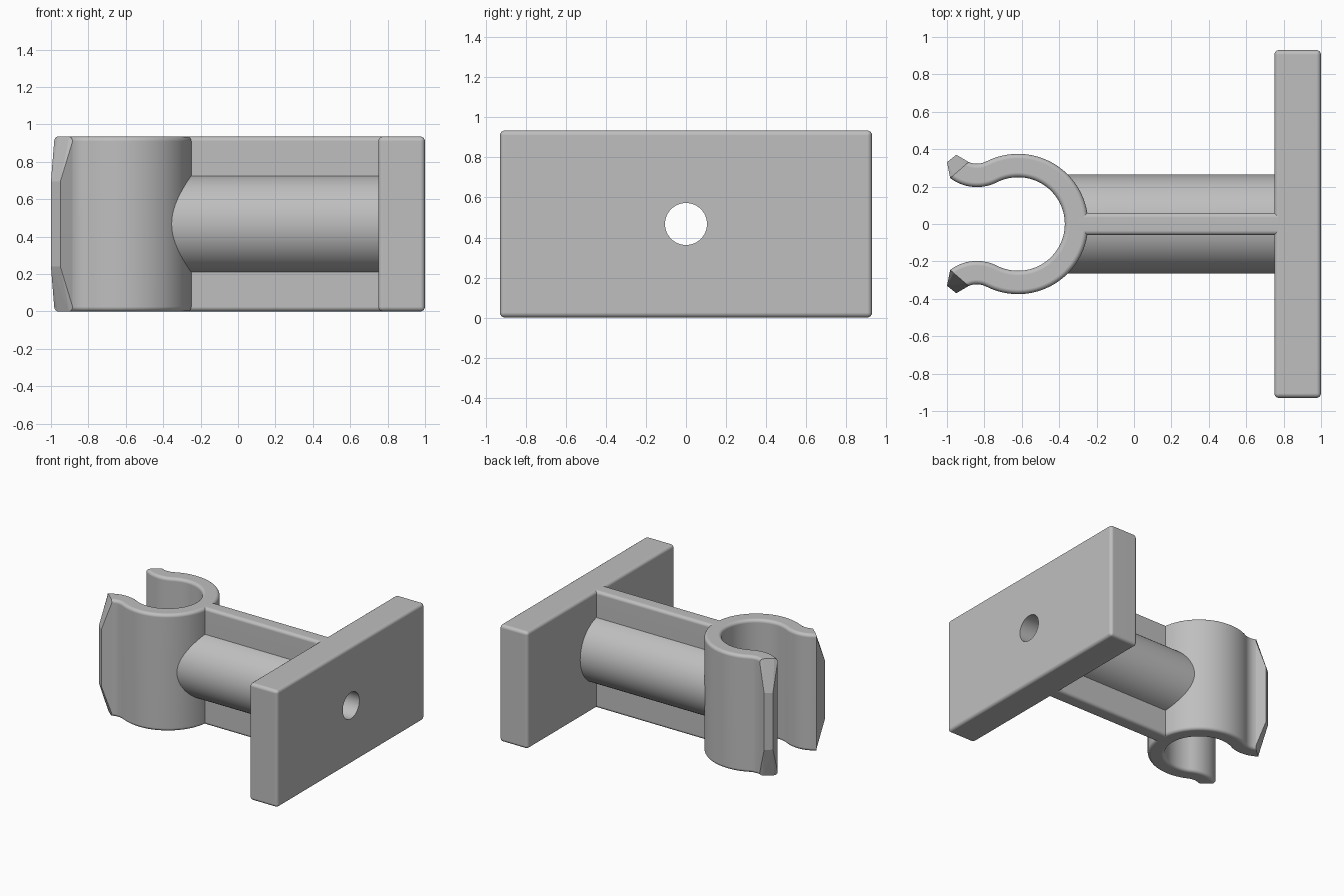
import bpy
import bmesh
from math import cos, sin, radians, pi
from mathutils import Vector, Matrix

HEIGHT = 0.935
MID = HEIGHT / 2
ROUND = 0.025

cube = bpy.data.objects.get("Cube")
if cube:
    bpy.data.objects.remove(cube, do_unlink=True)

grey = bpy.data.materials.new("grey plastic")
grey.use_nodes = True
colour = (0.52, 0.52, 0.52, 1)
grey.diffuse_color = colour
grey.node_tree.nodes["Principled BSDF"].inputs["Base Color"].default_value = colour


def make_object(name, bm):
    bmesh.ops.recalc_face_normals(bm, faces=bm.faces)
    mesh = bpy.data.meshes.new(name)
    bm.to_mesh(mesh)
    bm.free()
    mesh.materials.append(grey)
    obj = bpy.data.objects.new(name, mesh)
    bpy.context.collection.objects.link(obj)
    return obj


def round_edges(bm, edges):
    bmesh.ops.bevel(bm, geom=edges, offset=ROUND, offset_type='OFFSET',
                    segments=4, profile=0.5, affect='EDGES', clamp_overlap=True)


def box(name, x0, x1, half_width, edge_rule):
    bm = bmesh.new()
    bmesh.ops.create_cube(bm, size=1)
    for v in bm.verts:
        v.co = ((x0 + x1) / 2 + v.co.x * (x1 - x0), v.co.y * 2 * half_width,
                MID + v.co.z * HEIGHT)
    round_edges(bm, [e for e in bm.edges if edge_rule(e)])
    return make_object(name, bm)


def rod(name, x0, x1, radius):
    bm = bmesh.new()
    place = Matrix.Translation(((x0 + x1) / 2, 0, MID)) @ Matrix.Rotation(pi / 2, 4, 'Y')
    bmesh.ops.create_cone(bm, cap_ends=True, segments=64, radius1=radius,
                          radius2=radius, depth=x1 - x0, matrix=place)
    return make_object(name, bm)


def arc(centre, radius, start, end, steps):
    angles = [radians(start + (end - start) * i / steps) for i in range(steps + 1)]
    return [Vector((centre[0] + radius * cos(a), centre[1] + radius * sin(a)))
            for a in angles]


def mirrored(points):
    return [Vector((p.x, -p.y)) for p in points]


# Mounting plate, central rib and round arm
plate = box("mounting_plate", 0.75, 1.0, 0.93, lambda e: True)
rib = box("support_rib", -0.3, 0.79, 0.06,
          lambda e: abs(e.verts[0].co.x - e.verts[1].co.x) > 0.5)
arm = rod("round_arm", -0.36, 0.8, 0.265)

# Spring clip: an open ring whose ends curl outward
ring, curl, join = (-0.62, 0), (-0.84, 0.435), 116.8
outer = arc(ring, 0.375, 0, join, 36) + arc(curl, 0.1125, join - 180, -113, 10)[1:]
inner = arc(ring, 0.25, 0, join, 36) + arc(curl, 0.2375, join - 180, -127, 14)[1:]
outline = (mirrored(outer)[:0:-1] + outer + inner[::-1] + mirrored(inner)[1:])
bm = bmesh.new()
base = bm.faces.new([bm.verts.new((p.x, p.y, 0)) for p in outline])
top = bmesh.ops.extrude_face_region(bm, geom=[base], use_keep_orig=True)
bmesh.ops.translate(bm, vec=(0, 0, HEIGHT),
                    verts=[g for g in top["geom"] if isinstance(g, bmesh.types.BMVert)])
bmesh.ops.recalc_face_normals(bm, faces=bm.faces)
# The open ends stay square where the lips attach
round_edges(bm, [e for e in bm.edges
                 if abs(e.verts[0].co.z - e.verts[1].co.z) < 0.01
                 and e.calc_length() < 0.09])
clip = make_object("spring_clip", bm)

# Bore through the plate, arm and clip wall
cutter = rod("bore_cutter", -0.5, 1.1, 0.105)
cutter.hide_render = True
for obj in (plate, rib, arm, clip):
    mod = obj.modifiers.new("bore", 'BOOLEAN')
    mod.operation = 'DIFFERENCE'
    mod.solver = 'EXACT'
    mod.object = cutter
    bpy.context.view_layer.objects.active = obj
    bpy.ops.object.modifier_apply(modifier=mod.name)
bpy.data.objects.remove(cutter, do_unlink=True)

# Wedge lips, tapered towards top and bottom
root_in, root_out = inner[-1], outer[-1]
step = (root_out - root_in).normalized() * ROUND
tips = [Vector((-1.0, 0.33)), Vector((-0.95, 0.37))]
lips = []
for name, side in (("left_lip", 1), ("right_lip", -1)):
    bm = bmesh.new()
    for points, inset in (((root_in, root_out), ROUND),
                          ((root_in + step, root_out - step), 0),
                          (tips, 0.24)):
        for p in points:
            for z in (inset, HEIGHT - inset):
                bm.verts.new((p.x, p.y * side, z))
    bmesh.ops.convex_hull(bm, input=bm.verts)
    lips.append(make_object(name, bm))

# Smooth curved surfaces, keep corners crisp
bpy.ops.object.select_all(action='DESELECT')
for obj in (plate, rib, arm, clip):
    obj.select_set(True)
    bpy.context.view_layer.objects.active = obj
bpy.ops.object.shade_smooth_by_angle(angle=radians(35))
for obj in (plate, rib, arm, clip):
    mod = obj.modifiers.new("clean shading", 'WEIGHTED_NORMAL')
    mod.keep_sharp = True
